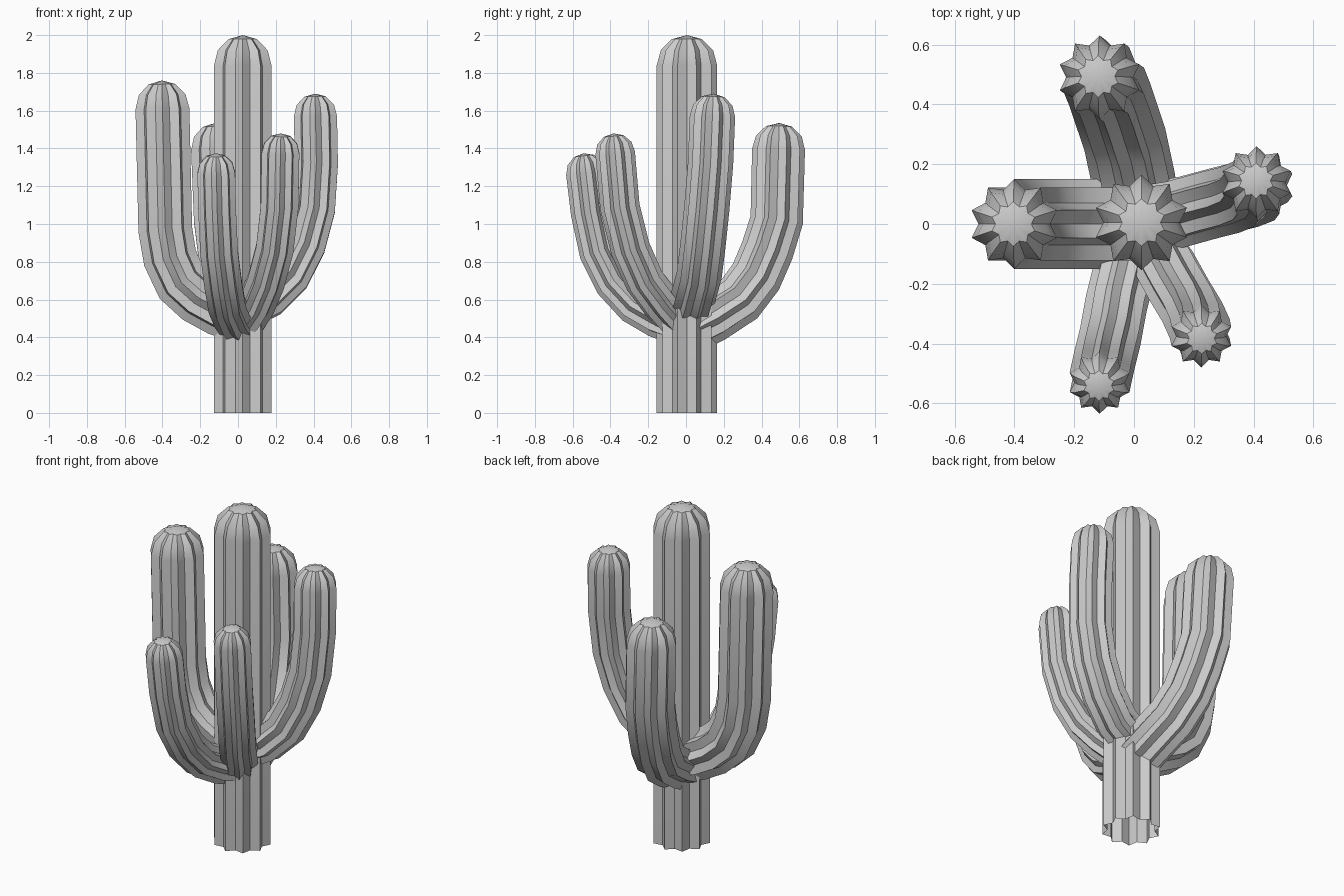
import bpy
import bmesh
import math
from mathutils import Vector

default_cube = bpy.data.objects.get("Cube")
if default_cube:
    bpy.data.objects.remove(default_cube, do_unlink=True)

RIBS = 10
VALLEY = 0.8      # valley radius as a share of the ridge radius
CAP_STEPS = 3

skin = bpy.data.materials.new("plain_grey")
skin.use_nodes = True
GREY = (0.6, 0.6, 0.6, 1.0)
skin.diffuse_color = GREY
skin.node_tree.nodes["Principled BSDF"].inputs["Base Color"].default_value = GREY


def ribbed_ring(bm, centre, tangent, ridge_dir, radius):
    """Star-shaped ring of vertices square to the tangent."""
    u = (ridge_dir - tangent * ridge_dir.dot(tangent)).normalized()
    v = tangent.cross(u)
    ring = []
    for i in range(2 * RIBS):
        angle = math.pi * i / RIBS
        r = radius * (VALLEY if i % 2 else 1)
        ring.append(bm.verts.new(centre + r * (u * math.cos(angle) + v * math.sin(angle))))
    return ring, u


def ribbed_stem(name, radius, path):
    """Sweep the star section down a path, with a domed cap on its last point."""
    points = [Vector(p) for p in path]
    bm = bmesh.new()
    directions = [(b - a).normalized() for a, b in zip(points, points[1:])]
    tangents = [directions[0]]
    tangents += [(a + b).normalized() for a, b in zip(directions, directions[1:])]
    tangents.append(directions[-1])

    # Body rings, carried from the tip to the root so the ribs do not twist
    ridge = Vector((0, 1, 0))
    rings = []
    for point, tangent in reversed(list(zip(points, tangents))):
        ring, ridge = ribbed_ring(bm, point, tangent, ridge, radius)
        rings.insert(0, ring)

    # Domed cap
    tip, axis = points[-1], tangents[-1]
    for step in range(1, CAP_STEPS):
        a = math.pi / 2 * step / CAP_STEPS
        ring, _ = ribbed_ring(bm, tip + axis * radius * math.sin(a), axis,
                              Vector((0, 1, 0)), radius * math.cos(a))
        rings.append(ring)
    pole = bm.verts.new(tip + axis * radius)

    count = 2 * RIBS
    for low, high in zip(rings, rings[1:]):
        for i in range(count):
            j = (i + 1) % count
            bm.faces.new((low[i], low[j], high[j], high[i]))
    for i in range(count):
        bm.faces.new((rings[-1][i], rings[-1][(i + 1) % count], pole))

    mesh = bpy.data.meshes.new(name)
    bm.to_mesh(mesh)
    bm.free()
    mesh.materials.append(skin)
    obj = bpy.data.objects.new(name, mesh)
    bpy.context.collection.objects.link(obj)
    bpy.ops.object.select_all(action="DESELECT")
    obj.select_set(True)
    bpy.context.view_layer.objects.active = obj
    bpy.ops.object.shade_smooth_by_angle(angle=math.radians(30))
    return obj


# Trunk, open underneath
ribbed_stem("trunk", 0.16, [(0.025, 0.005, 0), (0.025, 0.005, 1.84)])

# Arms, each listed from root to tip
ribbed_stem("right_arm", 0.15, [
    (0, 0, 0.52), (-0.1, 0, 0.55), (-0.21, 0, 0.61), (-0.3, 0, 0.69),
    (-0.36, 0, 0.82), (-0.385, 0, 0.97), (-0.4, 0, 1.61)])

ribbed_stem("left_arm", 0.12, [
    (0.04, 0.02, 0.56), (0.16, 0.04, 0.62), (0.27, 0.07, 0.73), (0.35, 0.09, 0.89),
    (0.4, 0.11, 1.08), (0.415, 0.13, 1.32), (0.41, 0.14, 1.57)])

ribbed_stem("back_arm", 0.14, [
    (0.01, 0.04, 0.46), (0, 0.14, 0.51), (-0.03, 0.28, 0.6), (-0.06, 0.37, 0.72),
    (-0.08, 0.43, 0.86), (-0.1, 0.48, 1.02), (-0.115, 0.49, 1.395)])

ribbed_stem("front_right_arm", 0.105, [
    (0, -0.04, 0.46), (-0.03, -0.15, 0.5), (-0.06, -0.27, 0.57), (-0.08, -0.38, 0.69),
    (-0.1, -0.46, 0.85), (-0.11, -0.505, 1.06), (-0.115, -0.53, 1.27)])

ribbed_stem("front_left_arm", 0.105, [
    (0.04, -0.05, 0.49), (0.1, -0.13, 0.58), (0.15, -0.22, 0.7),
    (0.195, -0.295, 0.87), (0.22, -0.35, 1.09), (0.225, -0.375, 1.375)])
